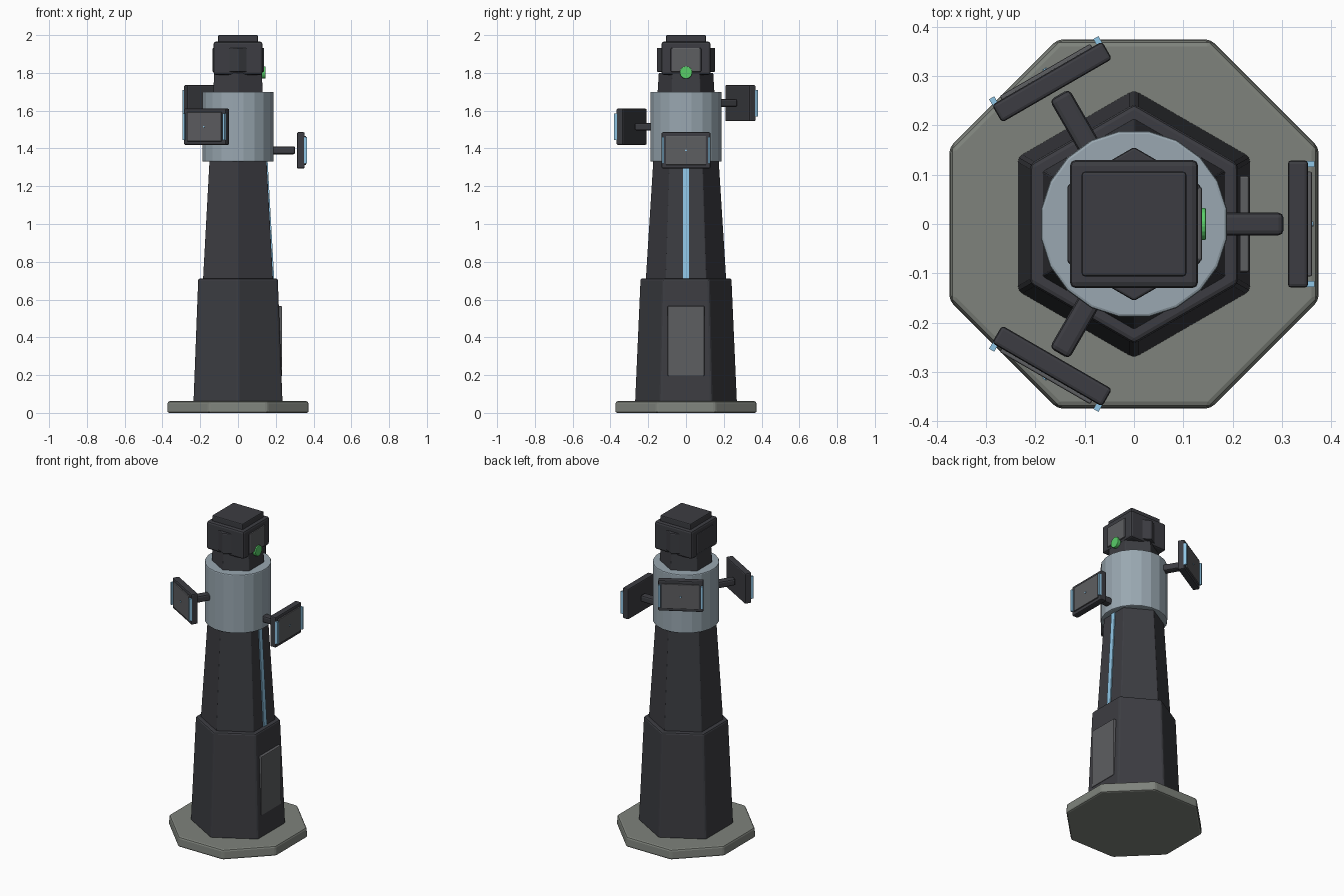
import bpy, bmesh
from math import pi, sin, cos
from mathutils import Matrix, Vector

if "Cube" in bpy.data.objects:
    bpy.data.objects.remove(bpy.data.objects["Cube"])


def material(name, rgb):
    m = bpy.data.materials.new(name)
    m.diffuse_color = (*rgb, 1)
    m.use_nodes = True
    m.node_tree.nodes["Principled BSDF"].inputs["Base Color"].default_value = m.diffuse_color
    return m


CHARCOAL = material("charcoal", (0.045, 0.046, 0.054))
PANEL = material("panel_grey", (0.11, 0.112, 0.12))
STONE = material("stone", (0.21, 0.225, 0.20))
STEEL = material("steel_blue", (0.32, 0.39, 0.44))
BLUE = material("light_blue", (0.28, 0.57, 0.80))
GREEN = material("green", (0.10, 0.62, 0.14))


def finish(name, bm, mat, bevel=0.0, matrix=None):
    bmesh.ops.recalc_face_normals(bm, faces=bm.faces)
    mesh = bpy.data.meshes.new(name)
    bm.to_mesh(mesh)
    bm.free()
    mesh.materials.append(mat)
    ob = bpy.data.objects.new(name, mesh)
    bpy.context.collection.objects.link(ob)
    if matrix:
        ob.matrix_world = matrix
    if bevel:
        mod = ob.modifiers.new("edge_bevel", 'BEVEL')
        mod.width = bevel
        mod.segments = 2
        mod.limit_method = 'ANGLE'
        mod.angle_limit = 0.5
    return ob


def frustum(name, sides, r0, r1, z0, z1, mat, bevel=0.0, matrix=None):
    """Tapered prism with a flat side facing +x."""
    bm = bmesh.new()
    rings = []
    for r, z in ((r0, z0), (r1, z1)):
        rings.append([bm.verts.new((r * cos((i + .5) * 2 * pi / sides),
                                    r * sin((i + .5) * 2 * pi / sides), z))
                      for i in range(sides)])
    lo, hi = rings
    bm.faces.new(lo)
    bm.faces.new(hi)
    for i in range(sides):
        j = (i + 1) % sides
        bm.faces.new((lo[i], lo[j], hi[j], hi[i]))
    return finish(name, bm, mat, bevel, matrix)


def box(name, x, y, z, mat, bevel=0.0, matrix=None):
    """Box from (min, max) ranges."""
    bm = bmesh.new()
    bmesh.ops.create_cube(bm, size=1)
    for v in bm.verts:
        v.co = Vector([(a + b) / 2 + c * (b - a)
                       for (a, b), c in zip((x, y, z), v.co)])
    return finish(name, bm, mat, bevel, matrix)


def side_disc(name, r, x0, x1, z, sides, mat, bevel=0.0, matrix=None):
    """Disc whose axis points along x."""
    m = Matrix.Translation((0, 0, z)) @ Matrix.Rotation(pi / 2, 4, 'Y')
    return frustum(name, sides, r, r, x0, x1, mat, bevel,
                   (matrix @ m) if matrix else m)


# Base slab and tapered column
frustum("base_slab", 8, 0.406, 0.402, 0, 0.062, STONE, 0.011)
frustum("lower_column", 6, 0.272, 0.243, 0.055, 0.712, CHARCOAL, 0.01)
frustum("upper_column", 6, 0.214, 0.145, 0.70, 1.80, CHARCOAL, 0.004)
frustum("collar", 20, 0.191, 0.191, 1.33, 1.70, STEEL, 0.006)

# Access panel on the right side
box("access_panel", (0.19, 0.234), (-0.098, 0.098), (0.195, 0.565), PANEL, 0.005)

# Light strip that follows the column taper
bm = bmesh.new()
profile = ((0.15, 0.705), (0.192, 0.705), (0.1565, 1.34), (0.12, 1.34))
near = [bm.verts.new((x, -0.015, z)) for x, z in profile]
far = [bm.verts.new((x, 0.015, z)) for x, z in profile]
bm.faces.new(near)
bm.faces.new(far)
for i in range(4):
    j = (i + 1) % 4
    bm.faces.new((near[i], near[j], far[j], far[i]))
finish("light_strip", bm, BLUE)

# Head: square box, hexagonal core poking through, cap, side panel and lamp
box("head_box", (-0.13, 0.13), (-0.13, 0.13), (1.79, 1.965), CHARCOAL, 0.012)
frustum("head_core", 6, 0.156, 0.156, 1.805, 1.932, CHARCOAL, 0.005)
box("head_cap", (-0.106, 0.106), (-0.106, 0.106), (1.955, 2.0), CHARCOAL, 0.006)
box("head_side_panel", (0.11, 0.138), (-0.075, 0.075), (1.805, 1.932), PANEL, 0.005)
side_disc("signal_lamp", 0.033, 0.12, 0.146, 1.802, 20, GREEN, 0.003)

# Three monitors on arms around the collar, each a step higher or lower
for label, angle, z in (("right", 0, 1.39), ("back", 120, 1.64), ("front", 240, 1.515)):
    m = Matrix.Rotation(angle * pi / 180, 4, 'Z') @ Matrix.Translation((0, 0, z))
    box(label + "_arm", (0.16, 0.303), (-0.023, 0.023), (-0.021, 0.021),
        CHARCOAL, 0.01, m)
    box(label + "_monitor", (0.312, 0.353), (-0.129, 0.129), (-0.096, 0.096),
        CHARCOAL, 0.007, m)
    box(label + "_screen", (0.34, 0.361), (-0.106, 0.106), (-0.077, 0.077),
        PANEL, 0.003, m)
    side_disc(label + "_screen_dot", 0.005, 0.355, 0.364, 0, 8, BLUE, 0, m)
    for side, y in (("left", -0.122), ("right", 0.122)):
        box(label + "_monitor_light_" + side, (0.345, 0.366),
            (y - 0.006, y + 0.006), (-0.07, 0.07), BLUE, 0, m)
